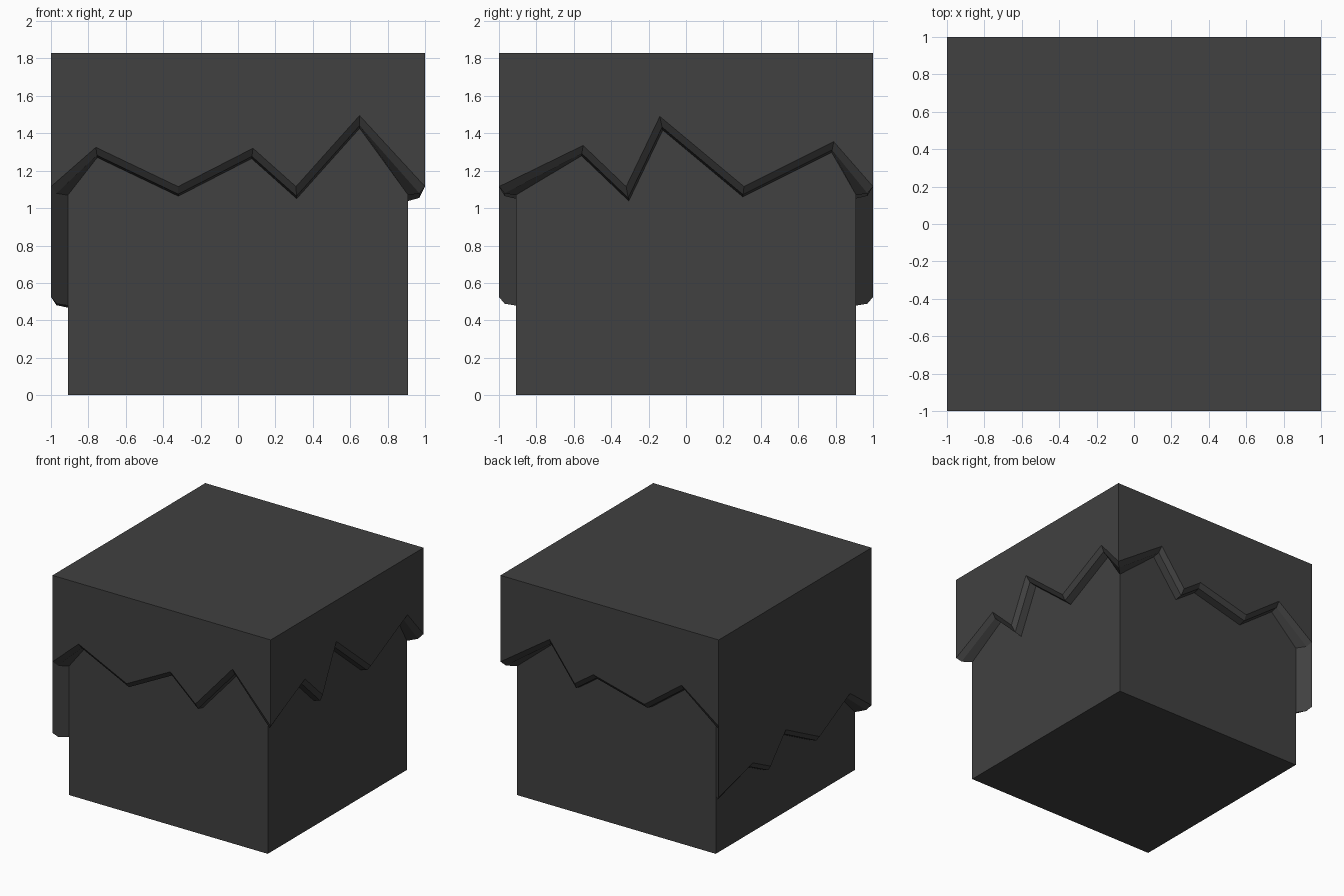
import bpy, bmesh
from mathutils import Vector, Matrix

cube = bpy.data.objects.get("Cube")
if cube:
    bpy.data.objects.remove(cube, do_unlink=True)

TOP = 1.83      # height of the whole model
CORE = 0.91     # half width of the inner block

charcoal = bpy.data.materials.new("charcoal")
charcoal.use_nodes = True
colour = (0.052, 0.052, 0.052, 1)
charcoal.diffuse_color = colour
charcoal.node_tree.nodes["Principled BSDF"].inputs["Base Color"].default_value = colour


def add_object(name, bm):
    bmesh.ops.recalc_face_normals(bm, faces=bm.faces)
    mesh = bpy.data.meshes.new(name)
    bm.to_mesh(mesh)
    bm.free()
    mesh.materials.append(charcoal)
    obj = bpy.data.objects.new(name, mesh)
    bpy.context.collection.objects.link(obj)
    return obj


# Inner block, stopping just under the cover's top
bm = bmesh.new()
bmesh.ops.create_cube(bm, size=1)
height = TOP - 0.03
bmesh.ops.scale(bm, vec=(2 * CORE, 2 * CORE, height), verts=bm.verts)
bmesh.ops.translate(bm, vec=(0, 0, height / 2), verts=bm.verts)
add_object("inner_block", bm)

# Jagged lower edge of each side: (distance along side, height), left to right
HIGH, LOW = 1.115, 0.525
front = [(-1, HIGH), (-.76, 1.325), (-.32, HIGH), (.08, 1.32), (.31, HIGH), (.65, 1.495), (1, HIGH)]
right = [(-1, HIGH), (-.55, 1.335), (-.32, HIGH), (-.14, 1.49), (.31, HIGH), (.79, 1.355), (1, HIGH)]
back = [(-1, HIGH), (-.55, 1.42), (-.32, HIGH), (-.15, 1.235), (.32, HIGH), (.66, 1.365), (1, HIGH)]
left = [(-1, LOW), (-.55, .64), (-.32, LOW), (-.12, .75), (.32, LOW), (.72, .73), (1, LOW)]

# Rounded rim: (depth into the cover, drop across the edge)
RIM = [(0, 0), (0.03, 0.036), (1 - CORE, 0.046)]


def offset_edge(points, depth, drop):
    """Shift a jagged edge outward by drop, with mitred corners."""
    pts = [Vector(p) for p in points]
    half = 1 - depth
    result = [Vector((-half, pts[0].y - drop))]
    for a, b, c in zip(pts, pts[1:], pts[2:]):
        n1, n2 = [Vector((d.y, -d.x)).normalized() for d in (b - a, c - b)]
        mitre = (n1 + n2).normalized()
        result.append(b + mitre * drop / mitre.dot(n1))
    result.append(Vector((half, pts[-1].y - drop)))
    return result


# Cover: four flat sides, a top and a continuous rounded rim
bm = bmesh.new()
rings = [[] for _ in RIM]
lid = []
for i, side in enumerate((front, right, back, left)):
    turn = Matrix.Rotation(i * 1.5707963, 3, 'Z')
    for ring, (depth, drop) in zip(rings, RIM):
        edge = offset_edge(side, depth, drop)
        ring.append([bm.verts.new(turn @ Vector((p.x, depth - 1, p.y))) for p in edge])
    lid.append(bm.verts.new(turn @ Vector((-1, -1, TOP))))

bm.faces.new(lid)
for i in range(4):
    bm.faces.new(rings[0][i] + [lid[(i + 1) % 4], lid[i]])

loops = [[v for side in ring for v in side] for ring in rings]
for outer, inner in zip(loops, loops[1:]):
    for k in range(len(outer)):
        j = (k + 1) % len(outer)
        bm.faces.new((outer[k], outer[j], inner[j], inner[k]))
bmesh.ops.remove_doubles(bm, verts=bm.verts, dist=0.0005)
add_object("jagged_cover", bm)
